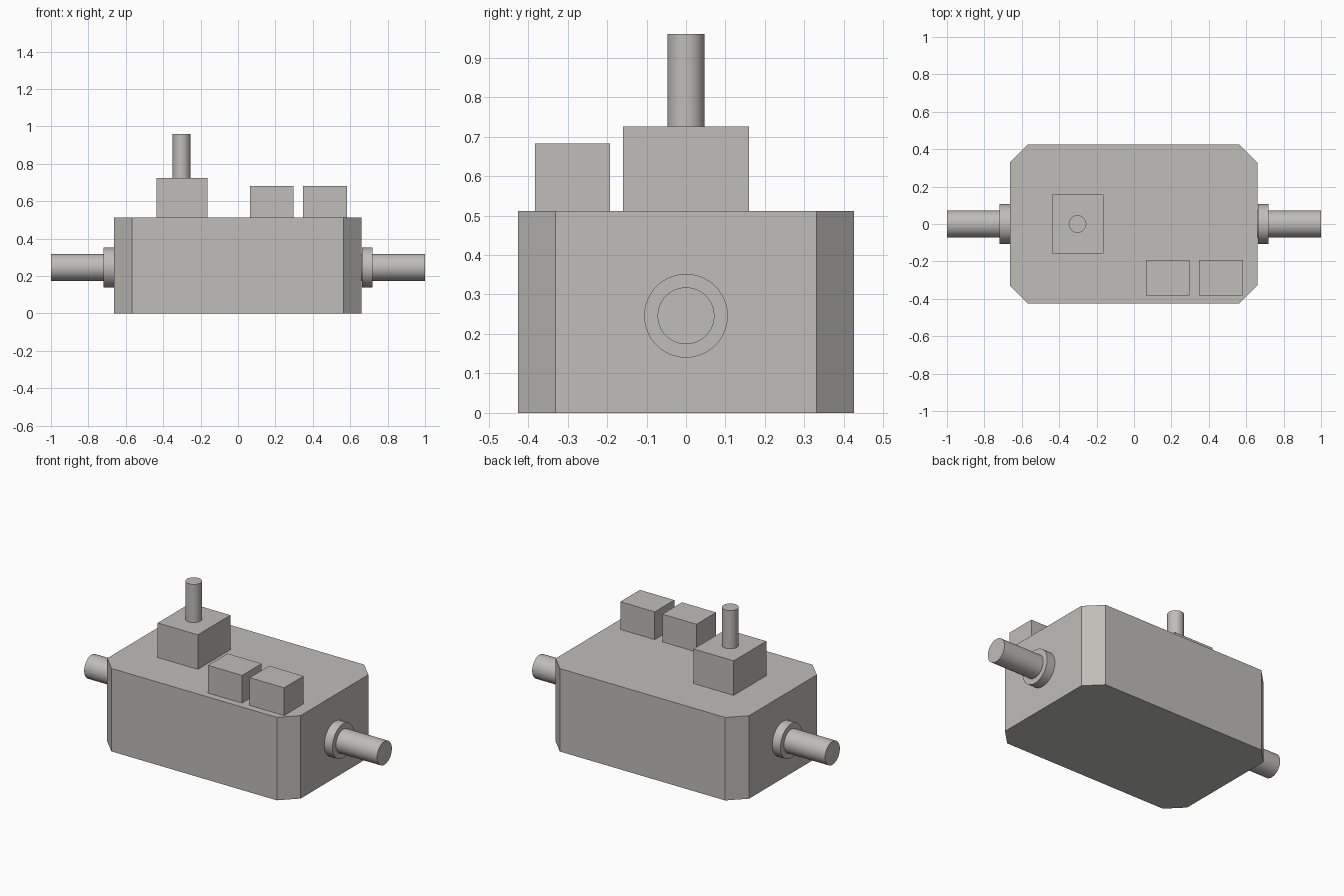
import bpy
import bmesh
import math
from mathutils import Matrix, Vector

cube = bpy.data.objects.get("Cube")
if cube:
    bpy.data.objects.remove(cube, do_unlink=True)

# Single warm grey finish
GREY = (0.52, 0.51, 0.48, 1.0)
mat = bpy.data.materials.new("warm_grey")
mat.use_nodes = True
mat.diffuse_color = GREY
mat.node_tree.nodes["Principled BSDF"].inputs["Base Color"].default_value = GREY


def finish(name, bm, smooth=False):
    bmesh.ops.recalc_face_normals(bm, faces=bm.faces)
    mesh = bpy.data.meshes.new(name)
    bm.to_mesh(mesh)
    bm.free()
    mesh.materials.append(mat)
    obj = bpy.data.objects.new(name, mesh)
    bpy.context.collection.objects.link(obj)
    if smooth:
        bpy.ops.object.select_all(action='DESELECT')
        obj.select_set(True)
        bpy.context.view_layer.objects.active = obj
        bpy.ops.object.shade_smooth_by_angle(angle=math.radians(30))
    return obj


def box(name, low, high, corner=0.0):
    """Box between two corners, with optional chamfered vertical edges."""
    low, high = Vector(low), Vector(high)
    bm = bmesh.new()
    bmesh.ops.create_cube(bm, size=1)
    bmesh.ops.scale(bm, vec=high - low, verts=bm.verts)
    bmesh.ops.translate(bm, vec=(low + high) / 2, verts=bm.verts)
    if corner:
        upright = [e for e in bm.edges
                   if abs(e.verts[0].co.z - e.verts[1].co.z) > 0.1]
        bmesh.ops.bevel(bm, geom=upright, offset=corner, segments=1,
                        affect='EDGES')
    return finish(name, bm)


def rod(name, start, end, radius):
    """Smooth capped cylinder between two points."""
    start, end = Vector(start), Vector(end)
    axis = end - start
    turn = axis.to_track_quat('Z', 'Y').to_matrix().to_4x4()
    bm = bmesh.new()
    bmesh.ops.create_cone(bm, cap_ends=True, segments=64, radius1=radius,
                          radius2=radius, depth=axis.length,
                          matrix=Matrix.Translation((start + end) / 2) @ turn)
    return finish(name, bm, smooth=True)


# Main housing with cut corners
TOP = 0.512
box("housing", (-0.662, -0.426, 0), (0.659, 0.426, TOP), corner=0.096)

# Raised block and its upright stem
box("stem_block", (-0.437, -0.159, TOP), (-0.163, 0.159, 0.725))
rod("stem", (-0.302, 0, 0.725), (-0.302, 0, 0.96), 0.047)

# Two small blocks along the front edge
for name, x0, x1 in (("small_block_right", 0.063, 0.296),
                     ("small_block_left", 0.348, 0.583)):
    box(name, (x0, -0.383, TOP), (x1, -0.192, 0.683))

# Side shafts with collars
AXIS = 0.246
for side, s in (("left", 1), ("right", -1)):
    rod(side + "_shaft", (s * 0.655, 0, AXIS), (s, 0, AXIS), 0.072)
    rod(side + "_collar", (s * 0.663, 0, AXIS), (s * 0.719, 0, AXIS), 0.106)
